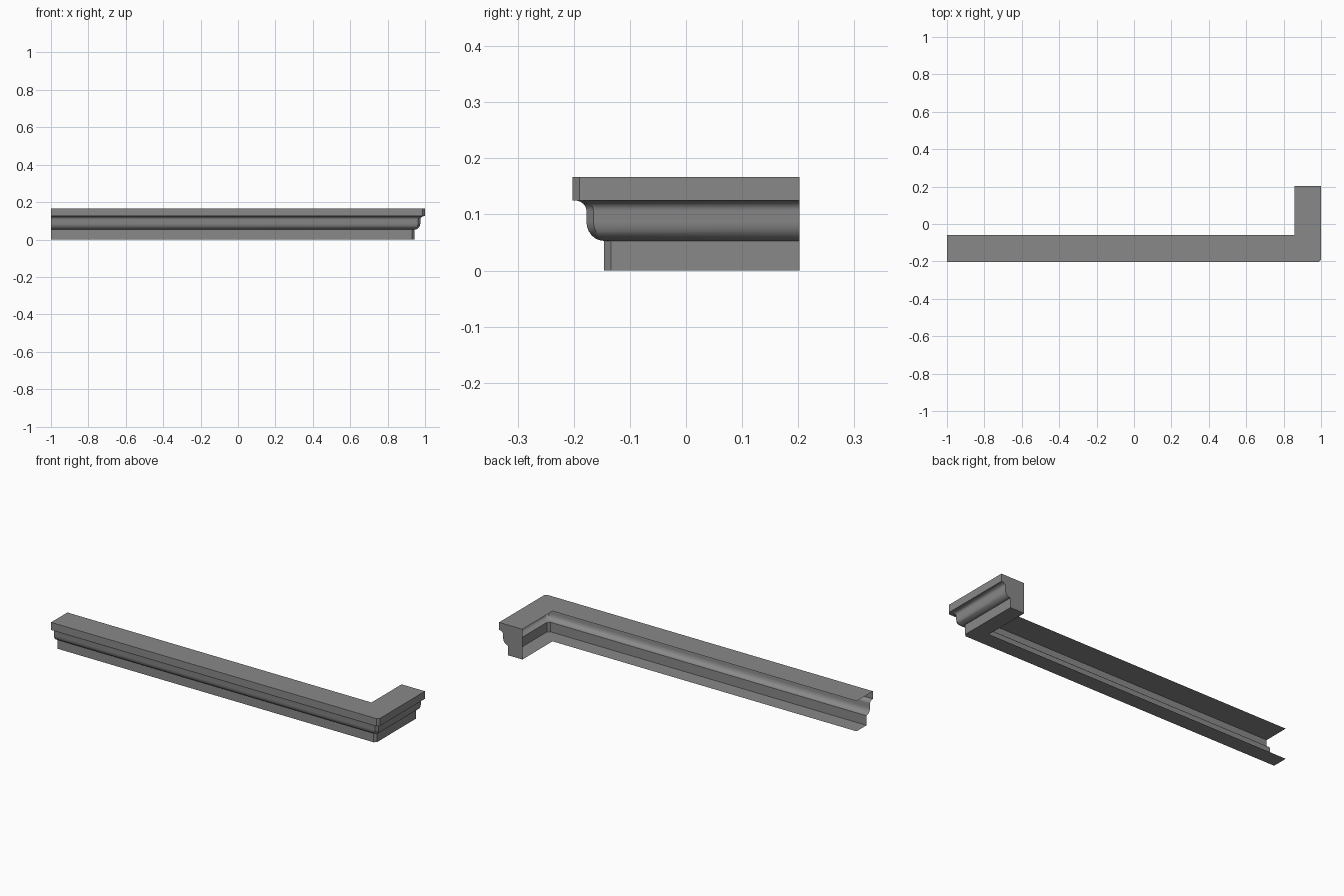
import bpy, bmesh, math

cube = bpy.data.objects.get("Cube")
if cube:
    bpy.data.objects.remove(cube, do_unlink=True)

LEFT, RIGHT = -1.0, 1.0
FRONT, BACK = -0.2025, 0.2025
DEPTH, HEIGHT, CHAMFER = 0.1425, 0.167, 0.0125


def arc(cx, cz, rx, rz, start, end, steps=6):
    """Elliptical arc as (inset, height) points."""
    points = []
    for i in range(steps + 1):
        a = math.radians(start + (end - start) * i / steps)
        points.append((cx + rx * math.cos(a), cz + rz * math.sin(a)))
    return points


# Moulding section: underside, plinth, ovolo, cavetto, fascia, top
section = [(DEPTH, 0), (0.056, 0)]
section += arc(0.056, 0.087, 0.031, 0.034, 270, 180)
section += arc(0.004, 0.107, 0.021, 0.018, 0, 90)
section += [(0, 0.125), (0, HEIGHT), (DEPTH, HEIGHT)]


def stations(inset, z):
    """Places of one section point along the mitred run."""
    cut = 0 if inset == DEPTH else CHAMFER
    x, y = RIGHT - inset, FRONT + inset
    return [(LEFT, y, z), (x - cut, y, z), (x, y + cut, z), (x, BACK, z)]


# Sweep the open section round the chamfered corner
bm = bmesh.new()
rows = [[bm.verts.new(p) for p in stations(*s)] for s in section]
for low, high in zip(rows, rows[1:]):
    for i in range(3):
        bm.faces.new((low[i], low[i + 1], high[i + 1], high[i]))

# Close the return end only
bm.faces.new([row[-1] for row in rows])
bmesh.ops.remove_doubles(bm, verts=bm.verts, dist=0.00001)
bmesh.ops.dissolve_degenerate(bm, edges=bm.edges, dist=0.00001)

mesh = bpy.data.meshes.new("cornice_moulding")
bm.to_mesh(mesh)
bm.free()
cornice = bpy.data.objects.new("cornice_moulding", mesh)
bpy.context.collection.objects.link(cornice)

# Plain grey finish
grey = bpy.data.materials.new("plain grey")
grey.use_nodes = True
colour = (0.25, 0.25, 0.25, 1)
grey.diffuse_color = colour
grey.node_tree.nodes["Principled BSDF"].inputs["Base Color"].default_value = colour
mesh.materials.append(grey)

# Smooth curves, crisp arrises
bpy.ops.object.select_all(action="DESELECT")
cornice.select_set(True)
bpy.context.view_layer.objects.active = cornice
bpy.ops.object.shade_smooth_by_angle(angle=math.radians(30))
